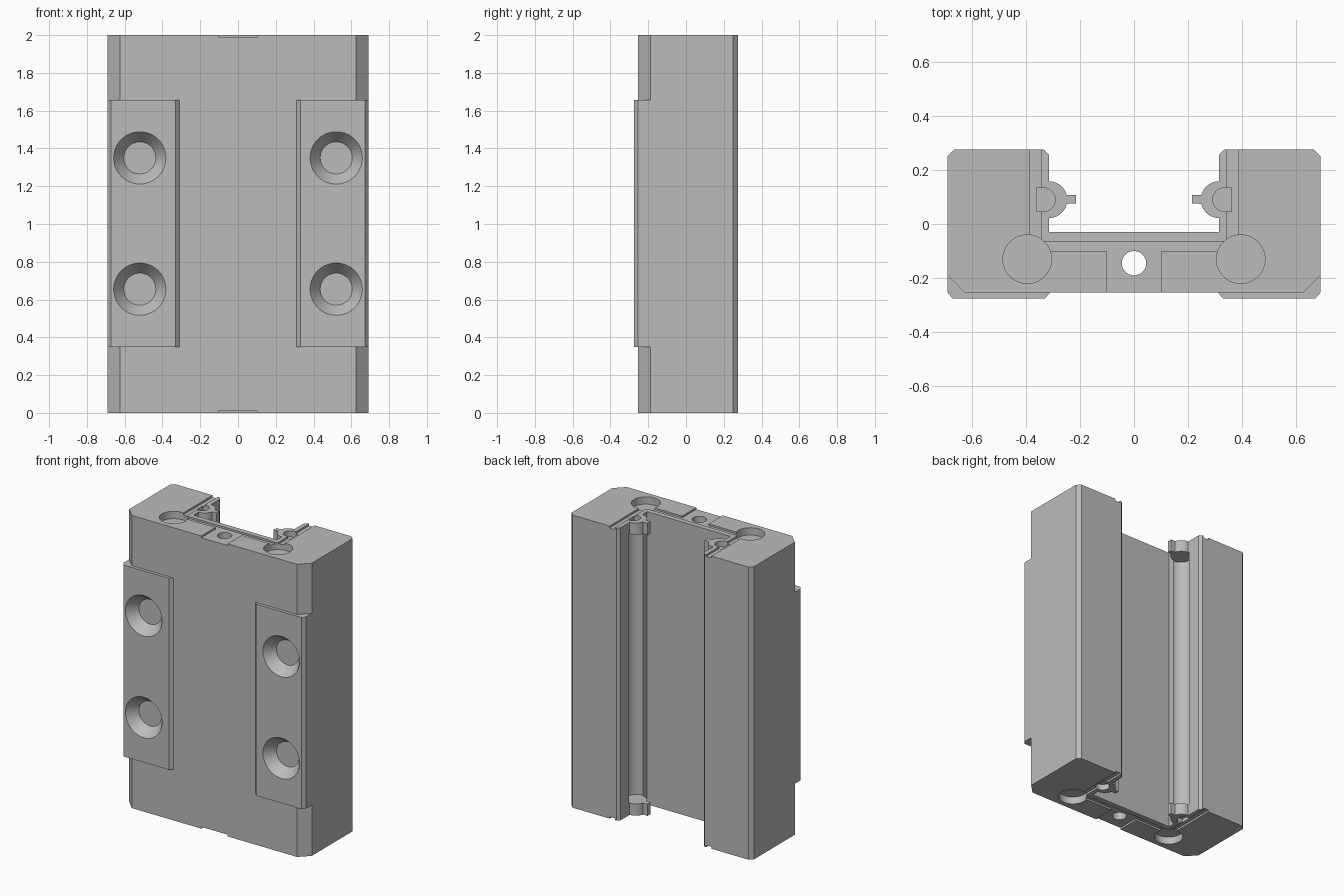
import bpy, bmesh
from math import pi, cos, sin, radians
from mathutils import Matrix

cube = bpy.data.objects.get("Cube")
if cube:
    bpy.data.objects.remove(cube)

steel = bpy.data.materials.new("satin_grey")
steel.use_nodes = True
GREY = (0.5, 0.5, 0.5, 1)
steel.diffuse_color = GREY
steel.node_tree.nodes["Principled BSDF"].inputs["Base Color"].default_value = GREY


def finish(name, bm):
    bmesh.ops.recalc_face_normals(bm, faces=bm.faces)
    mesh = bpy.data.meshes.new(name)
    bm.to_mesh(mesh)
    bm.free()
    mesh.materials.append(steel)
    obj = bpy.data.objects.new(name, mesh)
    bpy.context.collection.objects.link(obj)
    return obj


def prism(name, pts, z0, z1):
    """Extrude an XY outline from z0 to z1."""
    bm = bmesh.new()
    face = bm.faces.new([bm.verts.new((x, y, z0)) for x, y in pts])
    top = bmesh.ops.extrude_face_region(bm, geom=[face])["geom"]
    bmesh.ops.translate(bm, vec=(0, 0, z1 - z0),
                        verts=[v for v in top if isinstance(v, bmesh.types.BMVert)])
    return finish(name, bm)


def box(name, x0, x1, y0, y1, z0, z1):
    x0, x1 = sorted((x0, x1))
    return prism(name, [(x0, y0), (x1, y0), (x1, y1), (x0, y1)], z0, z1)


def arc(cx, cy, r, a0, a1, n=16):
    return [(cx + r * cos(radians(a0 + (a1 - a0) * i / n)),
             cy + r * sin(radians(a0 + (a1 - a0) * i / n))) for i in range(n + 1)]


def disc(x, y, r, n=48):
    return arc(x, y, r, 0, 360, n)[:-1]


def mirror(pts, s):
    return [(s * x, y) for x, y in pts]


def combine(target, tool, operation):
    tool.hide_render = True
    mod = target.modifiers.new(operation.lower(), "BOOLEAN")
    mod.operation = operation
    mod.solver = "EXACT"
    mod.object = tool
    bpy.context.view_layer.objects.active = target
    bpy.ops.object.modifier_apply(modifier=mod.name)
    bpy.data.objects.remove(tool)


W, FRONT, PAD, BACK = 0.69, -0.254, -0.275, 0.275
INNER, WEB, RACE_Y = 0.315, -0.03, 0.09
ENDS = ((0, 1), (2, -1))          # end height and inward direction

# U-shaped carriage body
half = [(W - 0.065, FRONT), (W, FRONT + 0.065), (W, BACK - 0.025), (W - 0.025, BACK),
        (INNER + 0.018, BACK), (INNER, BACK - 0.018), (INNER, WEB)]
body = prism("carriage_body", half + mirror(half[::-1], -1), 0, 2)

for s in (1, -1):
    # Raised mounting pads
    pad = [(0.31, -0.15), (0.31, FRONT), (0.33, PAD), (W - 0.018, PAD),
           (W, PAD + 0.022), (W, -0.15)]
    combine(body, prism("pad", mirror(pad, s), 0.348, 1.657), "UNION")

    # Concave ball raceways
    combine(body, prism("raceway", disc(s * 0.31, RACE_Y, 0.075), 0.08, 1.92), "DIFFERENCE")

    # Countersunk bolt holes
    for z in (0.655, 1.35):
        bm = bmesh.new()
        bmesh.ops.create_cone(bm, cap_ends=True, segments=48, radius1=0.146,
                              radius2=0.085, depth=0.08)
        bm.transform(Matrix.Translation((s * 0.52, PAD + 0.03, z)) @ Matrix.Rotation(-pi / 2, 4, "X"))
        combine(body, finish("countersink", bm), "DIFFERENCE")

    for z, d in ENDS:
        def span(depth, over=0.02):
            return sorted((z - d * over, z + d * depth))

        # Retainer lobes with a small seal tip
        lobe = ([(0.36, 0.16)] + arc(0.315, RACE_Y, 0.068, 90, 165) +
                [(0.215, 0.107), (0.215, 0.076)] + arc(0.315, RACE_Y, 0.068, 193, 270) + [(0.36, 0.02)])
        combine(body, prism("lobe", mirror(lobe, s), *span(0.08, 0)), "UNION")

        # Pocket, leg recess and ball return bore
        pocket = arc(0.335, RACE_Y, 0.044, 90, 270) + [(0.36, 0.046), (0.36, 0.134)]
        combine(body, prism("pocket", mirror(pocket, s), *span(0.04)), "DIFFERENCE")
        combine(body, box("leg_recess", s * 0.345, s * 0.385, -0.06, 0.3, *span(0.013)), "DIFFERENCE")
        combine(body, prism("return_bore", disc(s * 0.395, -0.13, 0.09), *span(0.05)), "DIFFERENCE")

# Shallow recesses across the web at both ends
for z, d in ENDS:
    lo, hi = sorted((z - d * 0.02, z + d * 0.012))
    recess = [(0.1, -0.3), (0.1, -0.102), (0.35, -0.102), (0.35, -0.065)]
    combine(body, prism("web_recess", recess + mirror(recess[::-1], -1), lo, hi), "DIFFERENCE")

# Lubrication bore through the middle
combine(body, prism("centre_bore", disc(0, -0.145, 0.045), -0.1, 2.1), "DIFFERENCE")

bpy.ops.object.select_all(action="DESELECT")
body.select_set(True)
bpy.context.view_layer.objects.active = body
bpy.ops.object.shade_smooth_by_angle(angle=radians(25))
